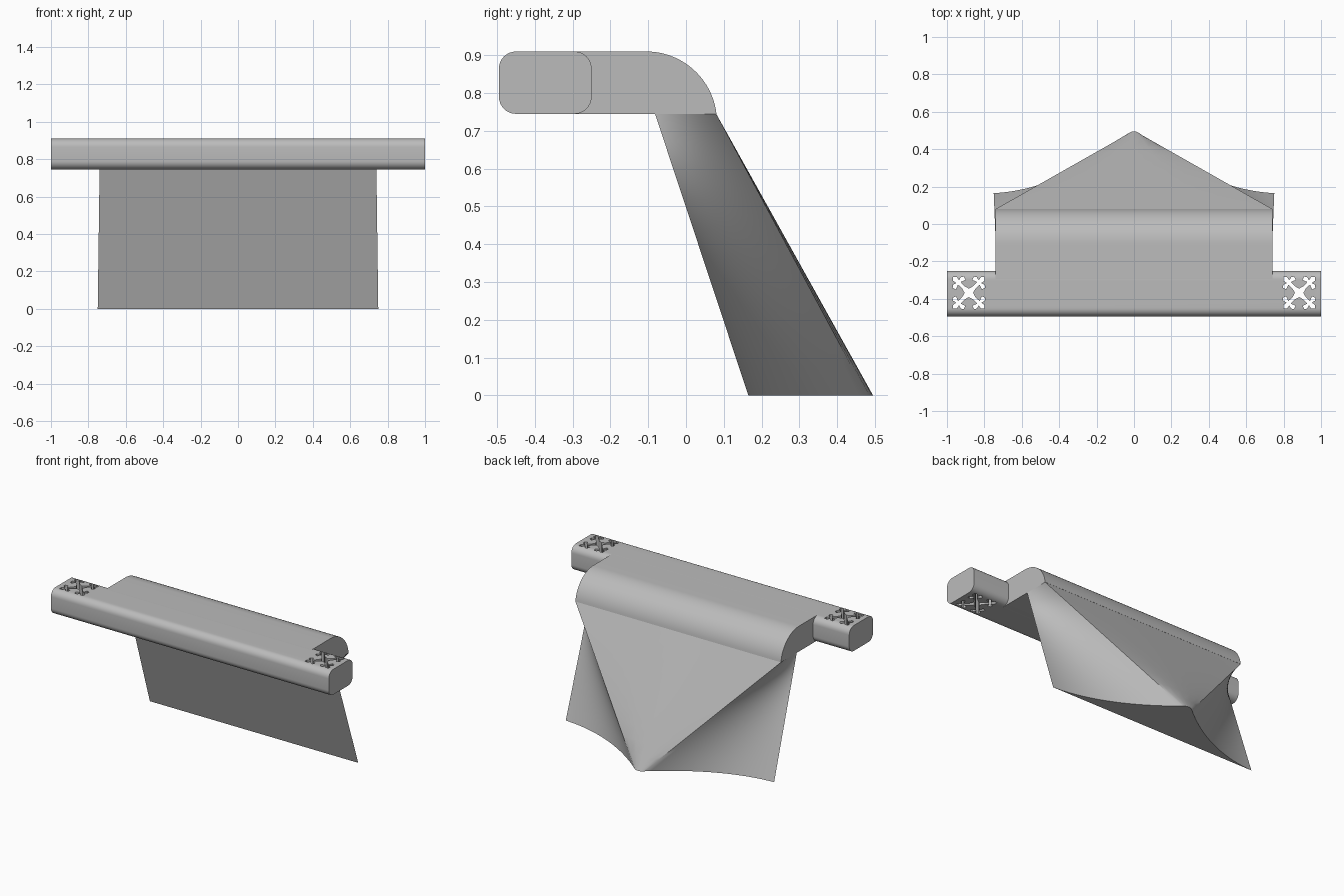
import bpy, bmesh, math
from mathutils import Vector

cube = bpy.data.objects.get("Cube")
if cube:
    bpy.data.objects.remove(cube, do_unlink=True)

grey = bpy.data.materials.new("plain_grey")
grey.use_nodes = True
grey.diffuse_color = (0.5, 0.5, 0.5, 1)
grey.node_tree.nodes["Principled BSDF"].inputs["Base Color"].default_value = (0.5, 0.5, 0.5, 1)

TOP, BASE = 0.91, 0.745      # height range of the clip and hood
HALF = 0.74                  # half width of the hood


def finish(bm, name):
    """Turn a bmesh into a named grey object."""
    bmesh.ops.recalc_face_normals(bm, faces=bm.faces)
    mesh = bpy.data.meshes.new(name)
    bm.to_mesh(mesh)
    bm.free()
    mesh.materials.append(grey)
    ob = bpy.data.objects.new(name, mesh)
    bpy.context.collection.objects.link(ob)
    return ob


def activate(ob):
    bpy.ops.object.select_all(action='DESELECT')
    ob.select_set(True)
    bpy.context.view_layer.objects.active = ob


def smooth(ob):
    activate(ob)
    bpy.ops.object.shade_smooth_by_angle(angle=math.radians(30))


def prism(points, offset, name):
    """Extrude a closed outline along an offset."""
    bm = bmesh.new()
    face = bm.faces.new([bm.verts.new(p) for p in points])
    ext = bmesh.ops.extrude_face_region(bm, geom=[face])
    moved = [g for g in ext["geom"] if isinstance(g, bmesh.types.BMVert)]
    bmesh.ops.translate(bm, verts=moved, vec=offset)
    return finish(bm, name)


def arc(cy, cz, r, a0, a1, n):
    angles = [math.radians(a0 + (a1 - a0) * i / n) for i in range(n + 1)]
    return [(cy + r * math.cos(a), cz + r * math.sin(a)) for a in angles]


# Cross bar: rounded rectangle running the full width
R, FRONT, BACK = 0.045, -0.495, -0.25
section = (arc(BACK - R, TOP - R, R, 0, 90, 8) + arc(FRONT + R, TOP - R, R, 90, 180, 8)
           + arc(FRONT + R, BASE + R, R, 180, 270, 8) + arc(BACK - R, BASE + R, R, 270, 360, 8))
bar = prism([(-1, y, z) for y, z in section], (2, 0, 0), "cross_bar")

# Snowflake openings through both bar ends: one half arm, mirrored and turned
half_arm = [(0.016, 0.016), (0.04, 0.009), (0.06, 0.009), (0.072, 0.010), (0.062, 0.036),
            (0.080, 0.042), (0.090, 0.030), (0.084, 0.010), (0.105, 0.014)]
arm = [(u, -v) for u, v in half_arm] + [(0.12, 0)] + [(u, v) for u, v in half_arm[:0:-1]]
for side in (-1, 1):
    outline = []
    for k in range(4):
        a = math.radians(45 + 90 * k)
        c, s = math.cos(a), math.sin(a)
        outline += [(side * 0.883 + u * c - v * s, -0.368 + u * s + v * c, BASE - 0.1)
                    for u, v in arm]
    cutter = prism(outline, (0, 0, 0.4), "snowflake_cutter")
    cutter.hide_render = True
    mod = bar.modifiers.new("opening", 'BOOLEAN')
    mod.object, mod.operation, mod.solver = cutter, 'DIFFERENCE', 'EXACT'
    activate(bar)
    bpy.ops.object.modifier_apply(modifier=mod.name)
    bpy.data.objects.remove(cutter, do_unlink=True)
smooth(bar)

# Hood: flat top that rolls down at the back
hood_section = ([(BACK - R, BASE), (BACK - R, TOP)] + arc(-0.105, 0.723, 0.187, 90, 6.8, 20)
                + [(0.08, BASE)])
hood = prism([(-HALF, y, z) for y, z in hood_section], (2 * HALF, 0, 0), "hood")
smooth(hood)

# Skirt: ruled loft from a thin rectangle to a pointed foot with hollow sides
N, ROWS = 24, 10
columns = []
for i in range(N + 1):
    t = i / N
    d = 0.715 * t
    columns.append((Vector((0.75 - d, 0.165 + 0.05 * d + 0.545 * d * d, 0)),
                    Vector((HALF, -0.082 + 0.162 * t, BASE))))
for x, y in ((0.028, 0.486), (0.015, 0.493), (0, 0.495)):
    columns.append((Vector((x, y, 0)), Vector((HALF * x / 0.035, 0.08, BASE))))
columns += [(Vector((-a.x, a.y, a.z)), Vector((-b.x, b.y, b.z))) for a, b in columns[-2::-1]]

bm = bmesh.new()
grid = [[bm.verts.new(a.lerp(b, r / ROWS)) for r in range(ROWS + 1)] for a, b in columns]
for left, right in zip(grid, grid[1:] + grid[:1]):
    for r in range(ROWS):
        bm.faces.new((left[r], right[r], right[r + 1], left[r + 1]))
bm.faces.new([col[0] for col in grid])
bm.faces.new([col[-1] for col in grid])
skirt = finish(bm, "skirt")
smooth(skirt)
